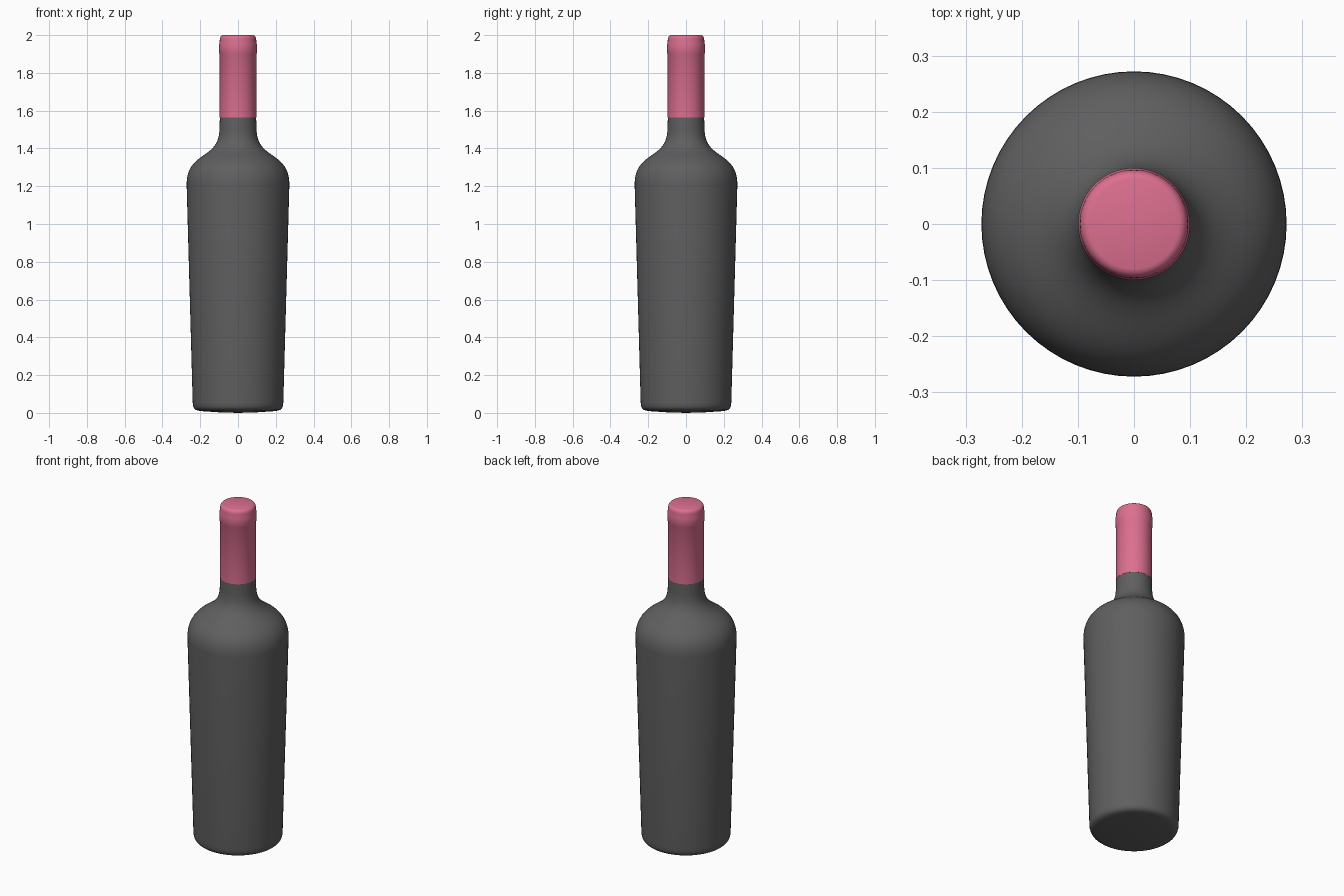
import bpy, bmesh, math
from mathutils import Vector
from mathutils.geometry import interpolate_bezier

cube = bpy.data.objects.get("Cube")
if cube:
    bpy.data.objects.remove(cube, do_unlink=True)


def material(name, color):
    mat = bpy.data.materials.new(name)
    mat.use_nodes = True
    mat.diffuse_color = color
    mat.node_tree.nodes["Principled BSDF"].inputs["Base Color"].default_value = color
    return mat


def bezier(a, b, c, d, steps=10):
    pts = [Vector((r, 0, z)) for r, z in (a, b, c, d)]
    return [(p.x, p.z) for p in interpolate_bezier(*pts, steps)]


def lathe(name, profile, mat, segments=64):
    """Spin a (radius, height) profile around the z axis."""
    bm = bmesh.new()
    verts = [bm.verts.new((r, 0, z)) for r, z in profile]
    edges = [bm.edges.new(pair) for pair in zip(verts, verts[1:])]
    bmesh.ops.spin(bm, geom=verts + edges, cent=(0, 0, 0), axis=(0, 0, 1),
                   angle=math.tau, steps=segments)
    bmesh.ops.remove_doubles(bm, verts=bm.verts, dist=0.0001)
    bmesh.ops.recalc_face_normals(bm, faces=bm.faces)
    mesh = bpy.data.meshes.new(name)
    bm.to_mesh(mesh)
    bm.free()
    mesh.materials.append(mat)
    obj = bpy.data.objects.new(name, mesh)
    bpy.context.collection.objects.link(obj)
    bpy.ops.object.select_all(action="DESELECT")
    obj.select_set(True)
    bpy.context.view_layer.objects.active = obj
    bpy.ops.object.shade_smooth_by_angle(angle=math.radians(40))


glass = material("dark grey glass", (0.115, 0.115, 0.115, 1))
foil = material("pink foil", (0.72, 0.16, 0.28, 1))

# Body: slightly domed base, tapered wall, rounded shoulder, neck
base = [(0, 0), (0.1, 0.003), (0.19, 0.009)]
heel = bezier((0.2, 0.01), (0.23, 0.013), (0.24, 0.025), (0.24, 0.06), 7)
shoulder = bezier((0.272, 1.21), (0.272, 1.28), (0.245, 1.32), (0.195, 1.355))
throat = bezier((0.195, 1.355), (0.145, 1.39), (0.1, 1.415), (0.098, 1.5))
lathe("bottle_body", base + heel + shoulder + throat[1:] + [(0.096, 1.57)], glass)

# Foil capsule: sleeve, raised lip and rounded top
lip = [(0.097, 1.898), (0.1, 1.904), (0.1, 1.95)]
crown = bezier((0.097, 1.965), (0.097, 1.99), (0.092, 1.997), (0.08, 2.0), 7)
lathe("foil_capsule", [(0.094, 1.565), (0.097, 1.565)] + lip + crown + [(0, 2)], foil)
